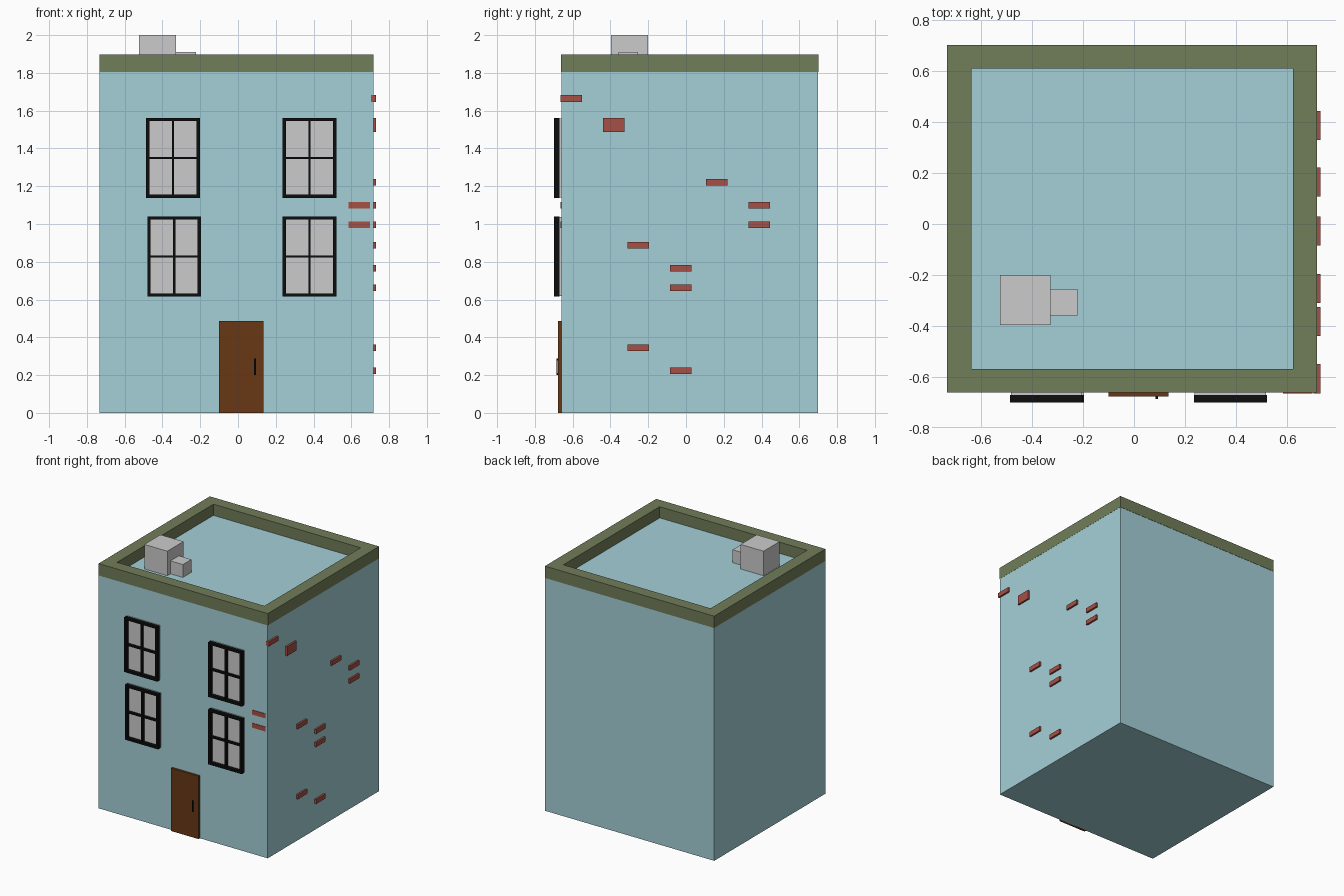
import bpy, bmesh

if "Cube" in bpy.data.objects:
    bpy.data.objects.remove(bpy.data.objects["Cube"])


def material(name, rgb):
    m = bpy.data.materials.new(name)
    m.diffuse_color = (*rgb, 1)
    m.use_nodes = True
    m.node_tree.nodes["Principled BSDF"].inputs["Base Color"].default_value = m.diffuse_color
    return m


WALL = material("wall_blue", (0.37, 0.63, 0.68))
OLIVE = material("olive", (0.165, 0.205, 0.10))
BLACK = material("black", (0.004, 0.004, 0.004))
WOOD = material("wood", (0.14, 0.04, 0.008))
BRICK = material("brick_red", (0.38, 0.08, 0.058))


def boxes(name, spans, mat=None):
    """One object from boxes given as (x0, x1, y0, y1, z0, z1)."""
    bm = bmesh.new()
    for x0, x1, y0, y1, z0, z1 in spans:
        for v in bmesh.ops.create_cube(bm, size=1)["verts"]:
            v.co.x = x0 if v.co.x < 0 else x1
            v.co.y = y0 if v.co.y < 0 else y1
            v.co.z = z0 if v.co.z < 0 else z1
    me = bpy.data.meshes.new(name)
    bm.to_mesh(me)
    bm.free()
    if mat:
        me.materials.append(mat)
    ob = bpy.data.objects.new(name, me)
    bpy.context.collection.objects.link(ob)
    return ob


def ring(name, outer, inner, axes, lo, hi, mat):
    """Rectangular ring: rectangles (u0, u1, v0, v1) in the given axes, extruded lo..hi."""
    bm = bmesh.new()

    def loop(r, w):
        out = []
        for u, v in ((r[0], r[2]), (r[1], r[2]), (r[1], r[3]), (r[0], r[3])):
            out.append(bm.verts.new((u, v, w) if axes == "xy" else (u, w, v)))
        return out

    loops = [loop(outer, lo), loop(outer, hi), loop(inner, hi), loop(inner, lo)]
    for k in range(4):
        a, b = loops[k], loops[(k + 1) % 4]
        for i in range(4):
            j = (i + 1) % 4
            bm.faces.new((a[i], a[j], b[j], b[i]))
    bmesh.ops.recalc_face_normals(bm, faces=bm.faces)
    me = bpy.data.meshes.new(name)
    bm.to_mesh(me)
    bm.free()
    me.materials.append(mat)
    ob = bpy.data.objects.new(name, me)
    bpy.context.collection.objects.link(ob)


FRONT, RIGHT = -0.66, 0.717

# Main block and roof parapet
boxes("building_body", [(-0.732, RIGHT, FRONT, 0.70, 0, 1.81)], WALL)
ring("parapet", (-0.733, 0.718, -0.661, 0.702), (-0.638, 0.624, -0.569, 0.61),
     "xy", 1.805, 1.897, OLIVE)

# Rooftop unit
boxes("roof_unit_large", [(-0.525, -0.328, -0.397, -0.20, 1.805, 2.0)])
boxes("roof_unit_small", [(-0.33, -0.222, -0.358, -0.254, 1.805, 1.91)])


# Windows: glass slab, black frame, crossing bars
def window(name, x0, x1, z0, z1):
    f, b = 0.018, 0.006
    cx, cz = (x0 + x1) / 2, (z0 + z1) / 2
    boxes(name + "_glass", [(x0 + 0.003, x1 - 0.003, -0.672, FRONT + 0.005, z0 + 0.003, z1 - 0.003)])
    ring(name + "_frame", (x0, x1, z0, z1), (x0 + f, x1 - f, z0 + f, z1 - f),
         "xz", -0.70, -0.671, BLACK)
    boxes(name + "_bars", [(cx - b, cx + b, -0.695, -0.671, z0 + f, z1 - f),
                           (x0 + f, x1 - f, -0.694, -0.671, cz - b, cz + b)], BLACK)


for row, z0, z1 in (("lower", 0.615, 1.041), ("upper", 1.138, 1.562)):
    shift = 0.006 if row == "lower" else 0
    window(row + "_left_window", -0.486 + shift, -0.202 + shift, z0, z1)
    window(row + "_right_window", 0.235, 0.521, z0, z1)

# Door with pull handle
boxes("door", [(-0.10, 0.135, -0.677, FRONT + 0.005, 0, 0.487)], WOOD)
boxes("door_handle", [(0.084, 0.094, -0.686, -0.681, 0.20, 0.288),
                      (0.084, 0.094, -0.682, -0.675, 0.20, 0.21),
                      (0.084, 0.094, -0.682, -0.675, 0.278, 0.288)], BLACK)

# Exposed bricks: (y start, z bottom, height) on the right wall
H = 0.035
side = [(-0.44, 1.488, 0.072), (0.107, 1.203, H), (0.33, 1.081, H),
        (0.33, 0.979, H), (-0.31, 0.87, H), (-0.085, 0.748, H),
        (-0.085, 0.646, H), (-0.31, 0.327, H), (-0.085, 0.205, H)]
boxes("side_bricks", [(0.703, 0.731, y, y + 0.114, z, z + h) for y, z, h in side], BRICK)
boxes("corner_brick", [(0.703, 0.731, -0.664, -0.55, 1.647, 1.647 + H)], BRICK)
boxes("front_bricks", [(0.585, 0.70, -0.664, -0.64, z, z + H) for z in (0.979, 1.081)], BRICK)
